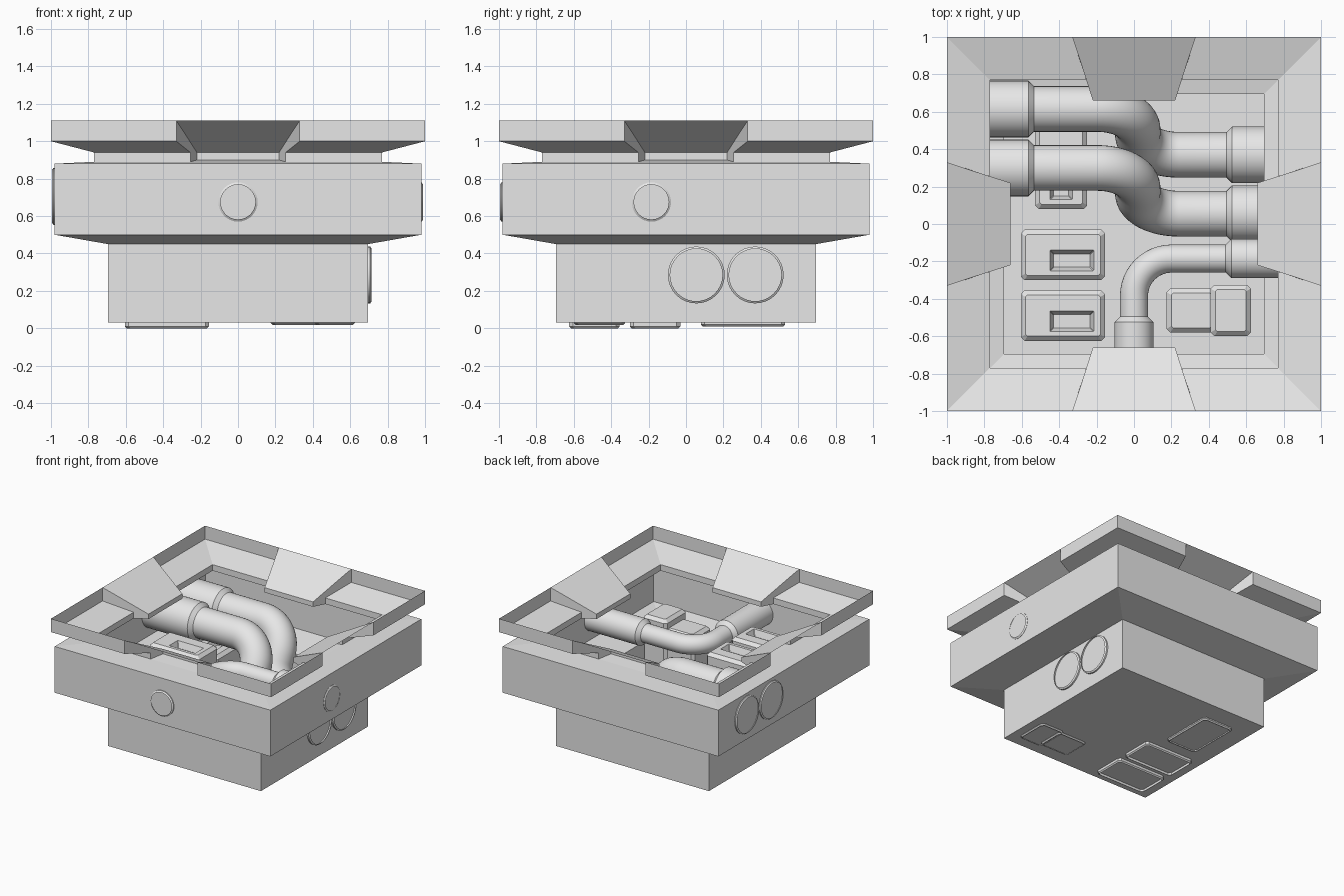
import bpy, bmesh, math
from mathutils import Vector, Matrix

cube = bpy.data.objects.get("Cube")
if cube:
    bpy.data.objects.remove(cube, do_unlink=True)

GREY = (0.8, 0.8, 0.8, 1)
grey = bpy.data.materials.new("plain_grey")
grey.use_nodes = True
grey.diffuse_color = GREY
grey.node_tree.nodes["Principled BSDF"].inputs["Base Color"].default_value = GREY


def finish(name, bm, smooth=False):
    bmesh.ops.remove_doubles(bm, verts=bm.verts, dist=0.0005)
    bmesh.ops.recalc_face_normals(bm, faces=bm.faces)
    mesh = bpy.data.meshes.new(name)
    bm.to_mesh(mesh)
    bm.free()
    mesh.materials.append(grey)
    ob = bpy.data.objects.new(name, mesh)
    bpy.context.collection.objects.link(ob)
    if smooth:
        bpy.ops.object.select_all(action='DESELECT')
        bpy.context.view_layer.objects.active = ob
        ob.select_set(True)
        bpy.ops.object.shade_smooth_by_angle(angle=math.radians(35))
    return ob


def loft(bm, rings, cap_end=True):
    rows = [[bm.verts.new(p) for p in ring] for ring in rings]
    n = len(rows[0])
    for a, b in zip(rows, rows[1:]):
        for i in range(n):
            j = (i + 1) % n
            bm.faces.new((a[i], a[j], b[j], b[i]))
    if cap_end:
        bm.faces.new(rows[-1])


# Sunken housing: stacked square sections ending in the floor
def square(r, z):
    return [(-r, -r, z), (r, -r, z), (r, r, z), (-r, r, z)]


bm = bmesh.new()
loft(bm, [square(r, z) for r, z in
          ((0.77, 0.89), (0.98, 0.88), (0.98, 0.5), (0.695, 0.45), (0.695, 0.03))])
finish("sunken_housing", bm)

# Flared rim with a sloping notch plate in the middle of each side
LIP, FOLD, TIP = (0.33, 1, 1.11), (0.29, 0.88, 1.05), (0.22, 0.66, 0.94)
TIP_LOW, NECK_LOW = (0.22, 0.66, 0.9), (0.255, 0.77, 0.89)
NECK, LIP_LOW = (0.255, 0.77, 0.94), (0.33, 1, 1.0)

bm = bmesh.new()
for k in range(4):
    turn = Matrix.Rotation(k * math.pi / 2, 3, 'Z')

    def face(points):
        bm.faces.new([bm.verts.new(turn @ Vector(p)) for p in points])

    for s in (-1, 1):
        def side(*points):
            face([(s * x, y, z) for x, y, z in points])
        side(LIP, (1, 1, 1.11), (1, 1, 1), LIP_LOW)
        side(LIP_LOW, (1, 1, 1), (0.77, 0.77, 0.94), NECK)
        side(NECK, (0.77, 0.77, 0.94), (0.77, 0.77, 0.89), NECK_LOW)
        side(LIP, FOLD, TIP, TIP_LOW, NECK_LOW, NECK, LIP_LOW)
    strip = (LIP, FOLD, TIP, TIP_LOW, NECK_LOW)
    for a, b in zip(strip, strip[1:]):
        face([a, (-a[0], a[1], a[2]), (-b[0], b[1], b[2]), b])
finish("flared_rim", bm)


# Pipes: swept circles with rounded corners and wider end collars
def pipe(name, corners, r, collar_r, collars, bend):
    pts = [Vector(c) for c in corners]

    def collar(p, q, length):
        u = (q - p).normalized()
        return [(p, collar_r - 0.012), (p + u * 0.008, collar_r),
                (p + u * length, collar_r), (p + u * (length + 0.03), r)]

    stations = collar(pts[0], pts[1], collars[0])
    for a, b, c in zip(pts, pts[1:], pts[2:]):
        d1, d2 = (a - b).normalized(), (c - b).normalized()
        centre = b + (d1 + d2) * bend
        for i in range(13):
            t = i / 12 * math.pi / 2
            stations.append((centre - bend * (d2 * math.cos(t) + d1 * math.sin(t)), r))
    stations += reversed(collar(pts[-1], pts[-2], collars[1]))

    path = [p for p, _ in stations]
    tangent = (path[1] - path[0]).normalized()
    across = tangent.orthogonal().normalized()
    rings = []
    for i, (p, radius) in enumerate(stations):
        new = (path[min(i + 1, len(path) - 1)] - path[max(i - 1, 0)]).normalized()
        across = tangent.rotation_difference(new) @ across
        tangent = new
        other = tangent.cross(across)
        rings.append([p + radius * (across * math.cos(a) + other * math.sin(a))
                      for a in (j * math.tau / 32 for j in range(32))])
    bm = bmesh.new()
    loft(bm, rings, cap_end=False)
    finish(name, bm, smooth=True)


for name, y0, y1 in (("back_pipe", 0.615, 0.37), ("middle_pipe", 0.3, 0.055)):
    pipe(name, [(-0.995, y0, 0.705), (0.02, y0, 0.705),
                (0.02, y1, 0.285), (0.715, y1, 0.285)],
         0.122, 0.152, (0.43, 0.19), 0.22)
pipe("front_pipe", [(0.99, -0.185, 0.675), (0, -0.185, 0.675), (0, -0.995, 0.675)],
     0.075, 0.105, (0.47, 0.47), 0.2)


# Equipment blocks: chamfered boxes, some with a recessed window on top
def chamfered(rect, inset, z, cut):
    x0, x1, y0, y1 = rect
    x0, x1, y0, y1 = x0 + inset, x1 - inset, y0 + inset, y1 - inset
    return [(x0 + cut, y0, z), (x1 - cut, y0, z), (x1, y0 + cut, z), (x1, y1 - cut, z),
            (x1 - cut, y1, z), (x0 + cut, y1, z), (x0, y1 - cut, z), (x0, y0 + cut, z)]


def block(name, rect, bottom, top, window=None):
    rings = [chamfered(rect, 0.01, bottom, 0.02), chamfered(rect, 0, bottom + 0.01, 0.02),
             chamfered(rect, 0, top - 0.025, 0.02), chamfered(rect, 0.025, top, 0.01)]
    if window:
        rings += [chamfered(window, 0, top, 0.003),
                  chamfered(window, 0.02, top - 0.05, 0.003)]
    bm = bmesh.new()
    loft(bm, rings)
    finish(name, bm)


for name, y in (("front_block", -0.625), ("middle_block", -0.3)):
    block(name, (-0.605, -0.155, y, y + 0.27), 0, 0.75,
          (-0.45, -0.215, y + 0.05, y + 0.16))
block("back_block", (-0.53, -0.25, 0.08, 0.53), 0.01, 0.58,
      (-0.45, -0.33, 0.13, 0.37))
block("stepped_block_low", (0.175, 0.44, -0.58, -0.345), 0.018, 0.67)
block("stepped_block_high", (0.41, 0.625, -0.6, -0.325), 0.018, 0.74)
